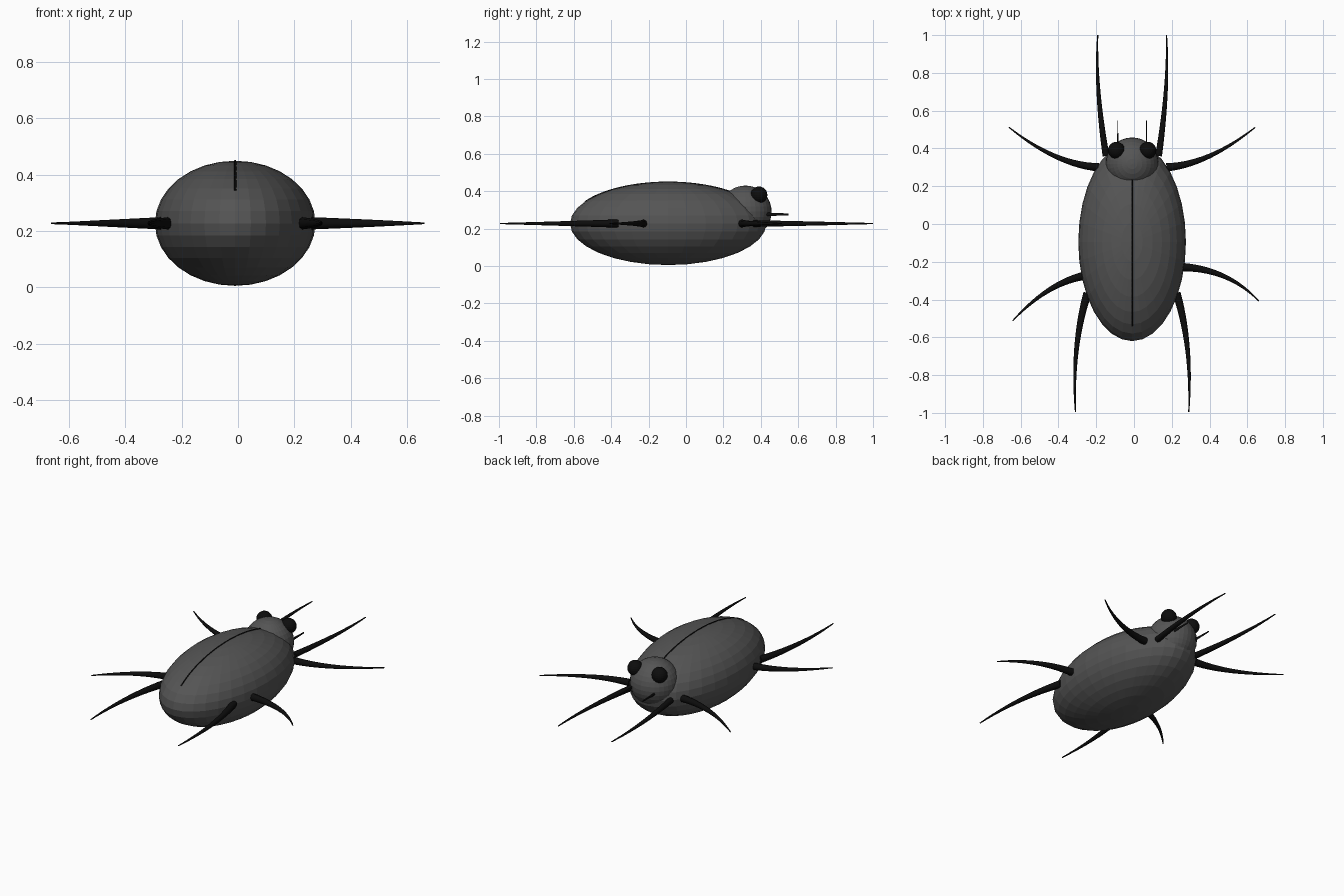
import bpy, math
from mathutils import Vector

if "Cube" in bpy.data.objects:
    bpy.data.objects.remove(bpy.data.objects["Cube"])

CX = -0.01      # body midline
LEG_Z = 0.227


def material(name, v):
    m = bpy.data.materials.new(name)
    m.diffuse_color = (v, v, v, 1)
    m.use_nodes = True
    m.node_tree.nodes["Principled BSDF"].inputs["Base Color"].default_value = m.diffuse_color
    return m


GREY = material("shell grey", 0.09)
BLACK = material("black", 0.004)


def finish(name, mat):
    ob = bpy.context.object
    ob.name = name
    ob.data.materials.append(mat)
    bpy.ops.object.transform_apply(location=False, rotation=True, scale=True)
    return ob


def ball(name, loc, size, mat, seg=32, rings=16):
    bpy.ops.mesh.primitive_uv_sphere_add(segments=seg, ring_count=rings, radius=1, location=loc)
    bpy.context.object.scale = size
    return finish(name, mat)


def tube(name, points, radii, mat, sides=2):
    cu = bpy.data.curves.new(name, 'CURVE')
    cu.dimensions = '3D'
    cu.bevel_depth = 1
    cu.bevel_resolution = sides
    cu.use_fill_caps = True
    sp = cu.splines.new('POLY')
    sp.points.add(len(points) - 1)
    for p, co, r in zip(sp.points, points, radii):
        p.co = (*co, 1)
        p.radius = r
    tmp = bpy.data.objects.new(name + "_path", cu)
    bpy.context.collection.objects.link(tmp)
    bpy.context.view_layer.update()
    dg = bpy.context.evaluated_depsgraph_get()
    me = bpy.data.meshes.new_from_object(tmp.evaluated_get(dg))
    bpy.data.objects.remove(tmp)
    me.materials.clear()
    me.materials.append(mat)
    ob = bpy.data.objects.new(name, me)
    bpy.context.collection.objects.link(ob)
    return ob


def limb(name, base, mid, tip, r0=0.022, r1=0.003, n=14):
    # arc from base to tip passing through mid, tapering along its length
    a, m, b = (Vector((x, y, LEG_Z)) for x, y in (base, mid, tip))
    c = 2 * m - (a + b) / 2
    ts = [i / n for i in range(n + 1)]
    pts = [(1 - t) ** 2 * a + 2 * t * (1 - t) * c + t * t * b for t in ts]
    tube(name, pts, [r0 + (r1 - r0) * t for t in ts], BLACK)


# body and head
ball("body", (CX, -0.095, 0.227), (0.285, 0.525, 0.222), GREY)
ball("head", (CX, 0.318, 0.29), (0.14, 0.14, 0.14), GREY)

# eyes and small feelers
for side, s in (("left", -1), ("right", 1)):
    ball(side + "_eye", (CX + s * 0.083, 0.39, 0.38), (0.045,) * 3, BLACK, 24, 12)
    bpy.ops.mesh.primitive_cone_add(vertices=8, radius1=0.010, radius2=0.005, depth=0.13,
                                    location=(CX + s * 0.076, 0.482, 0.276),
                                    rotation=(-math.pi / 2, 0, 0))
    bpy.context.object.scale = (0.35, 1, 1)
    finish(side + "_feeler", BLACK)

# wing seam along the back
seam = []
for i in range(29):
    y = 0.25 - 0.79 * i / 28
    k = (y + 0.095) / 0.525
    seam.append((CX, y, 0.227 + 0.222 * math.sqrt(1 - k * k) - 0.001))
tube("wing_seam", seam, [0.004] * len(seam), BLACK, 1)

# legs and long antennae: base, middle and tip in plan
limb("left_front_leg", (-0.188, 0.30), (-0.42, 0.36), (-0.662, 0.512))
limb("right_front_leg", (0.172, 0.30), (0.40, 0.36), (0.642, 0.512))
limb("left_middle_leg", (-0.268, -0.275), (-0.458, -0.355), (-0.643, -0.513))
limb("right_middle_leg", (0.255, -0.228), (0.479, -0.278), (0.66, -0.407))
limb("left_back_leg", (-0.246, -0.365), (-0.304, -0.66), (-0.31, -0.995))
limb("right_back_leg", (0.225, -0.365), (0.283, -0.66), (0.29, -0.995))
limb("left_antenna", (-0.148, 0.36), (-0.188, 0.70), (-0.192, 1.0), 0.018)
limb("right_antenna", (0.130, 0.36), (0.168, 0.70), (0.172, 1.0), 0.018)
